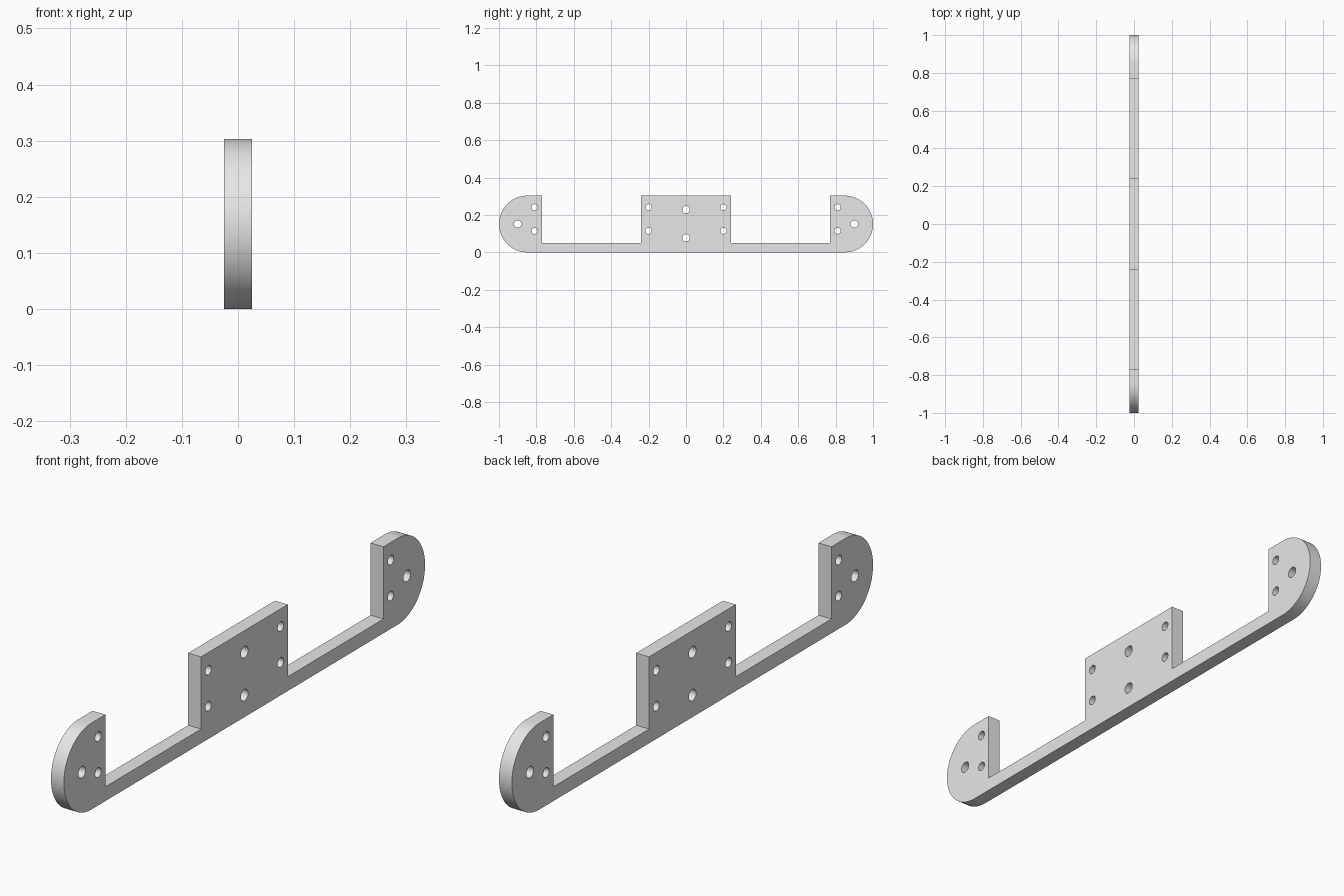
import bpy, bmesh
from math import sin, cos, pi, radians
from mathutils import Matrix

cube = bpy.data.objects.get("Cube")
if cube:
    bpy.data.objects.remove(cube, do_unlink=True)

HEIGHT, THICK, BAR = 0.303, 0.05, 0.05
R = HEIGHT / 2
BLOCK, EAR = 0.24, 0.77      # half width of the centre block, inner edge of the ears

# Plain grey metal
grey = bpy.data.materials.new("plain_grey")
grey.use_nodes = True
grey.diffuse_color = (0.8, 0.8, 0.8, 1)
grey.node_tree.nodes["Principled BSDF"].inputs["Base Color"].default_value = (0.8, 0.8, 0.8, 1)


def circle(y, z, r, n=32):
    return [(y + r * cos(2 * pi * i / n), z + r * sin(2 * pi * i / n)) for i in range(n)]


# Right half of the outline from the bottom up, rounded at the end, then mirrored
half = [(1 - R + R * cos(a), R + R * sin(a)) for a in (-pi / 2 + pi * i / 40 for i in range(41))]
half += [(EAR, HEIGHT), (EAR, BAR), (BLOCK, BAR), (BLOCK, HEIGHT)]
outline = half + [(-y, z) for y, z in reversed(half)]

# Screw holes: small pairs and larger single holes
loops = [outline]
for side in (-1, 1):
    for y in (0.2, 0.81):
        for z in (0.115, 0.241):
            loops.append(circle(side * y, z, 0.0165))
    loops.append(circle(side * 0.9, R, 0.02))
for z in (0.077, 0.228):
    loops.append(circle(0, z, 0.02))

# Filled and extruded profile
curve = bpy.data.curves.new("plate_profile", "CURVE")
curve.dimensions = "2D"
curve.fill_mode = "BOTH"
curve.extrude = THICK / 2
for pts in loops:
    spline = curve.splines.new("POLY")
    spline.points.add(len(pts) - 1)
    for p, (y, z) in zip(spline.points, pts):
        p.co = (y, z, 0, 1)
    spline.use_cyclic_u = True
profile = bpy.data.objects.new("plate_profile", curve)
bpy.context.collection.objects.link(profile)
bpy.context.view_layer.update()
mesh = bpy.data.meshes.new_from_object(profile.evaluated_get(bpy.context.evaluated_depsgraph_get()))
bpy.data.objects.remove(profile, do_unlink=True)

# Stand the plate upright along y and weld its caps to its walls
mesh.transform(Matrix(((0, 0, 1, 0), (1, 0, 0, 0), (0, 1, 0, 0), (0, 0, 0, 1))))
bm = bmesh.new()
bm.from_mesh(mesh)
bmesh.ops.remove_doubles(bm, verts=bm.verts, dist=0.0001)
bmesh.ops.recalc_face_normals(bm, faces=bm.faces)
bmesh.ops.dissolve_limit(bm, angle_limit=radians(0.5), verts=[], edges=[
    e for e in bm.edges if all(abs(f.normal.x) < 0.5 for f in e.link_faces)])
bm.to_mesh(mesh)
bm.free()

mesh.materials.clear()
mesh.materials.append(grey)
plate = bpy.data.objects.new("mounting_plate", mesh)
bpy.context.collection.objects.link(plate)
bpy.ops.object.select_all(action="DESELECT")
plate.select_set(True)
bpy.context.view_layer.objects.active = plate
bpy.ops.object.shade_smooth_by_angle(angle=radians(30))
